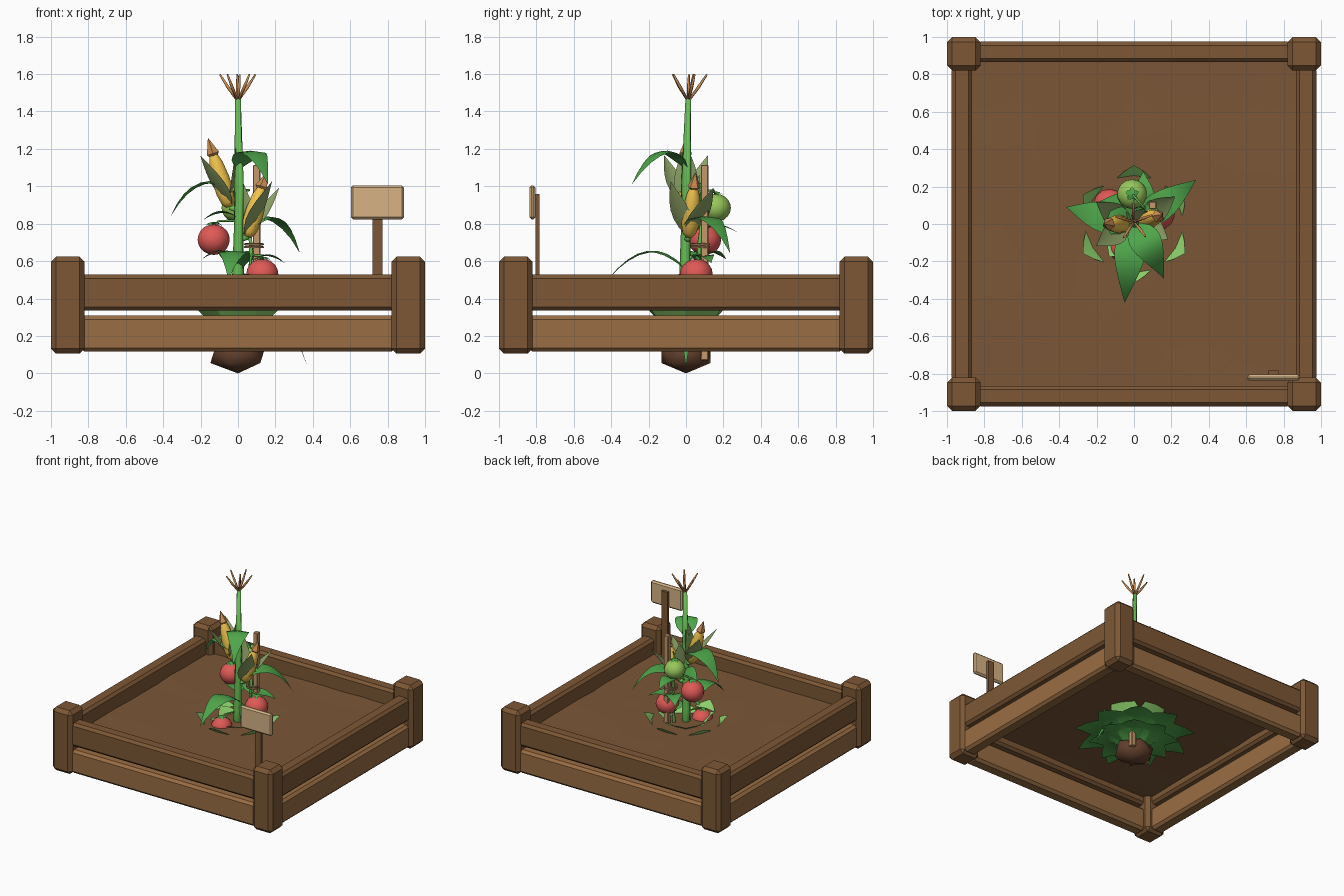
import bpy, bmesh, math, random
from mathutils import Vector, Matrix

if "Cube" in bpy.data.objects:
    bpy.data.objects.remove(bpy.data.objects["Cube"])

random.seed(4)


def mat(name, r, g, b):
    m = bpy.data.materials.new(name)
    m.diffuse_color = [(c / 255) ** 2.2 for c in (r, g, b)] + [1]
    m.use_nodes = True
    m.node_tree.nodes["Principled BSDF"].inputs["Base Color"].default_value = m.diffuse_color
    return m


WOOD_DARK = mat("dark_wood", 124, 88, 56)
WOOD = mat("wood", 152, 109, 69)
SOIL = mat("soil", 122, 87, 58)
EARTH = mat("root_earth", 98, 66, 48)
BOARD = mat("sign_wood", 214, 178, 132)
STAKE = mat("stake_wood", 196, 152, 108)
STALK = mat("stalk_green", 104, 190, 84)
LEAF = mat("leaf_green", 80, 164, 76)
LIGHT = mat("light_green", 140, 208, 108)
HUSK = mat("husk_green", 142, 164, 104)
CORN = mat("corn_yellow", 240, 194, 78)
SILK = mat("silk_brown", 204, 142, 84)
RED = mat("tomato_red", 222, 90, 86)
UNRIPE = mat("unripe_green", 150, 198, 92)


def finish(bm, name, m, smooth=False):
    me = bpy.data.meshes.new(name)
    bm.normal_update()
    bm.to_mesh(me)
    bm.free()
    me.materials.append(m)
    for p in me.polygons:
        p.use_smooth = smooth
    o = bpy.data.objects.new(name, me)
    bpy.context.collection.objects.link(o)
    return o


def box(name, lo, hi, m, bevel=0.0):
    lo, hi = Vector(lo), Vector(hi)
    bm = bmesh.new()
    bmesh.ops.create_cube(bm, size=1)
    for v in bm.verts:
        v.co = (lo + hi) / 2 + Vector(a * b for a, b in zip(v.co, hi - lo))
    o = finish(bm, name, m)
    if bevel:
        b = o.modifiers.new("bevel", "BEVEL")
        b.width, b.segments = bevel, 1
    return o


def tube(name, pts, radii, m, sides=8, smooth=True):
    pts = [Vector(p) for p in pts]
    bm = bmesh.new()
    rings = []
    for i, p in enumerate(pts):
        d = pts[min(i + 1, len(pts) - 1)] - pts[max(i - 1, 0)]
        q = d.to_track_quat('Z', 'Y')
        rings.append([bm.verts.new(p + q @ Vector((radii[i] * math.cos(t), radii[i] * math.sin(t), 0)))
                      for t in (2 * math.pi * k / sides for k in range(sides))])
    for a, b in zip(rings, rings[1:]):
        for k in range(sides):
            j = (k + 1) % sides
            bm.faces.new((a[k], a[j], b[j], b[k]))
    bm.faces.new(rings[0][::-1])
    bm.faces.new(rings[-1])
    return finish(bm, name, m, smooth)


def leaf(name, base, mid, tip, width, m, fold=0.25, n=7, peak=0.7):
    # arched blade along a quadratic curve, creased along its midrib
    a, c, e = Vector(base), Vector(mid), Vector(tip)
    bm = bmesh.new()
    rows = []
    for i in range(n + 1):
        t = i / n
        p = a * (1 - t) ** 2 + c * 2 * t * (1 - t) + e * t * t
        d = (c - a) * (1 - t) + (e - c) * t
        side = Vector((-(e - a).y, (e - a).x, 0)).normalized()
        up = d.cross(side).normalized()
        w = width / 2 * max(math.sin(math.pi * (0.08 + 0.92 * t ** peak)), 0.01)
        rows.append([bm.verts.new(p + side * w * s + up * w * fold * abs(s)) for s in (-1, 0, 1)])
    for r, q in zip(rows, rows[1:]):
        for k in (0, 1):
            bm.faces.new((r[k], r[k + 1], q[k + 1], q[k]))
    return finish(bm, name, m, True)


def polar(r, deg, z, c=(0, 0)):
    t = math.radians(deg)
    return (c[0] + r * math.cos(t), c[1] + r * math.sin(t), z)


# bed frame: corner posts and two rails per side
for sx in (-1, 1):
    for sy in (-1, 1):
        x, y = sx * 0.91, sy * 0.91
        box("corner_post", (x - .09, y - .09, .105), (x + .09, y + .09, .625), WOOD_DARK, .028)
for k in range(4):
    for nm, z0, z1, m in (("lower_rail", .116, .308, WOOD), ("upper_rail", .336, .528, WOOD_DARK)):
        o = box(nm, (-.84, -.975, z0), (.84, -.865, z1), m, .02)
        o.data.transform(Matrix.Rotation(k * math.pi / 2, 4, 'Z'))

# soil surface, gently uneven
bm = bmesh.new()
bmesh.ops.create_grid(bm, x_segments=10, y_segments=10, size=.89)
for v in bm.verts:
    v.co.z = .4 + random.uniform(-.005, .005)
finish(bm, "soil", SOIL, True)

# root ball
bm = bmesh.new()
bmesh.ops.create_icosphere(bm, subdivisions=1, radius=1)
for v in bm.verts:
    v.co = Vector((v.co.x * .165, v.co.y * .155, .1 + v.co.z * .1))
finish(bm, "root_ball", EARTH, True)

# sign
box("sign_post", (.718, -.805, .36), (.773, -.783, .96), WOOD_DARK)
box("sign_board", (.603, -.838, .823), (.888, -.805, 1.005), BOARD, .012)

# leafy rosette around the root ball
for i in range(9):
    a = 40 * i + 15
    leaf("outer_rosette_leaf", polar(.05, a, .14), polar(.25, a, .31), polar(.46, a, .24), .28, LEAF, .1, 6, .9)
for i in range(8):
    a = 45 * i + 5
    leaf("lower_rosette_leaf", polar(.04, a, .12), polar(.18, a, .24), polar(.34, a, .19), .24, LEAF, .12, 6, .9)
for i in range(6):
    a = 60 * i + 30
    leaf("middle_rosette_leaf", polar(.04, a, .15), polar(.19, a, .34), polar(.315, a, .455), .22, LIGHT, .1, 8, 1.5)
for i in range(5):
    a = 72 * i + 17
    leaf("inner_rosette_leaf", polar(.03, a, .2), polar(.08, a, .42), polar(.22, a, .44), .2, LIGHT, .1, 6, 1.1)
leaf("drooping_leaf", (.03, 0, .2), (.26, 0, .38), (.37, 0, .04), .1, LEAF)

# corn stalk with tassel
tube("corn_stalk", [(0, 0, .1), (0, -.005, .5), (.005, 0, 1.0), (0, .012, 1.47)],
     [.036, .032, .026, .016], STALK, 8)
for i in range(6):
    r = .1 if i < 5 else .01
    tube("tassel_spike", [(0, .012, 1.455), polar(r * .55, 72 * i + 20, 1.53, (0, .012)),
                          polar(r, 72 * i + 20, 1.598, (0, .012))], [.007, .009, .005], SILK, 5)

# corn leaves
for base, mid, tip, w in (
        ((0, 0, .96), (-.22, .05, 1.14), (-.36, .09, .84), .17),
        ((0, 0, .74), (.2, .13, .98), (.33, .235, .645), .16),
        ((0, 0, 1.1), (.09, -.12, 1.32), (.16, -.29, 1.01), .17),
        ((0, 0, .56), (-.03, -.2, .78), (-.05, -.42, .5), .17)):
    leaf("corn_leaf", base, mid, tip, w, LEAF, -.12, 8)

# corn ears with husks and silk
for base, tip, spin in (((-.045, 0, .89), (-.142, 0, 1.2), 90), ((.05, .015, .73), (.135, .045, 1.02), 60)):
    b, t = Vector(base), Vector(tip)
    prof = [(0, .02), (.08, .038), (.25, .05), (.5, .049), (.75, .039), (.92, .02), (1, .004)]
    tube("corn_ear", [b.lerp(t, f) for f, _ in prof], [r for _, r in prof], CORN, 10)
    tube("corn_silk", [b.lerp(t, f) for f in (.84, .92, 1.0, 1.18)], [.012, .036, .025, .002], SILK, 5, False)
    tube("ear_shank", [(0, 0, b.z - .02), b], [.014, .018], STALK, 6)
    q = (t - b).to_track_quat('Z', 'Y')
    for i in range(3):
        a = spin + 120 * i
        leaf("husk_leaf", b, b + q @ Vector(polar(.08, a, .12)), b + q @ Vector(polar(.135, a, .31)),
             .13, HUSK, .3, 6, .9)

# garden stake with tie and tomato vine
box("garden_stake", (.08, .08, .07), (.12, .12, 1.115), STAKE, .004)
for z in (.675, .69):
    tube("twine_tie", [polar(.048, 30 * i, z, (.085, .075)) for i in range(13)], [.006] * 13, STAKE, 5)
tube("tomato_vine", [(.03, .04, .15), (.06, .07, .4), (.07, .07, .68), (.05, .09, .85), (.0, .13, .96)],
     [.014, .013, .011, .009, .004], STALK, 6)
for x, y, z, a, w in ((.07, .07, .6, 20, .12), (.07, .07, .62, 130, .12), (.05, .09, .76, 90, .12),
                      (.0, .08, .83, 168, .16), (-.01, .05, .62, 165, .13), (.06, .08, .5, 280, .12)):
    leaf("tomato_leaf", (x, y, z), polar(.08, a, z + .06, (x, y)), polar(.19, a, z - .01, (x, y)), w, LEAF, .15)

# tomatoes with calyx and stem
for x, y, z, r, m in ((.13, .055, .53, .088, RED), (-.13, .1, .715, .088, RED),
                      (-.06, -.125, .385, .08, RED), (-.01, .16, .885, .08, UNRIPE)):
    bm = bmesh.new()
    bmesh.ops.create_uvsphere(bm, u_segments=14, v_segments=10, radius=r)
    for v in bm.verts:
        v.co = Vector((x, y, z)) + Vector((v.co.x, v.co.y, v.co.z * .93))
    finish(bm, "tomato", m, True)
    top = z + r * .93
    for i in range(5):
        a = 72 * i + 18
        leaf("calyx_leaf", (x, y, top + .012), polar(r * .3, a, top + .008, (x, y)),
             polar(r * .52, a, top - .008, (x, y)), .03, LEAF, .1, 3)
    hub = Vector((.06, .08, top + .02)) if z > .45 else Vector((0, 0, top + .02))
    tube("tomato_stem", [(x, y, top - .005), Vector((x, y, top + .018)).lerp(hub, .15), hub],
         [.007, .006, .006], STALK, 5)
